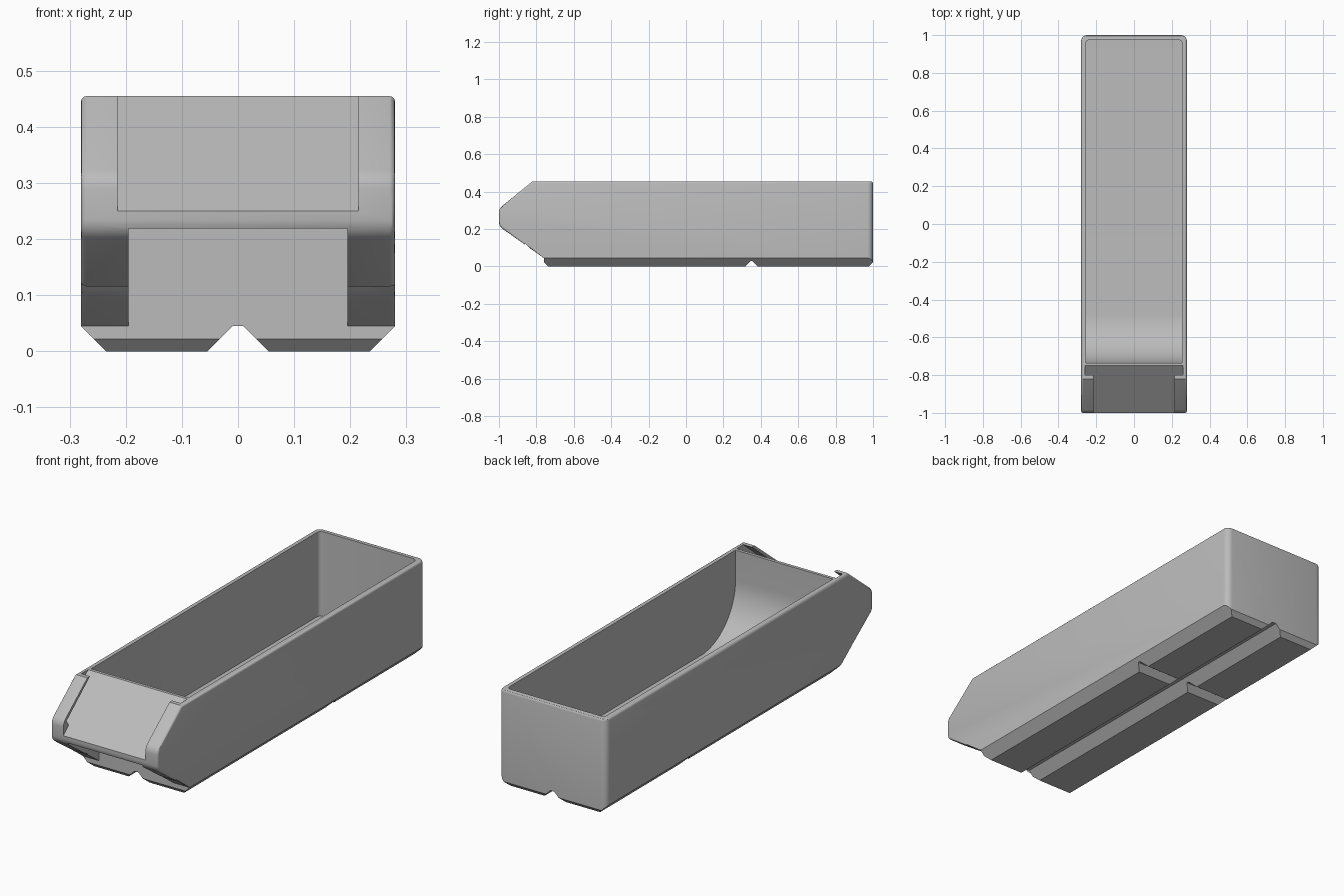
import bpy, bmesh, math

if "Cube" in bpy.data.objects:
    bpy.data.objects.remove(bpy.data.objects["Cube"], do_unlink=True)

GREY = (0.5, 0.5, 0.5, 1)
mat = bpy.data.materials.new("light grey plastic")
mat.use_nodes = True
mat.diffuse_color = GREY
mat.node_tree.nodes["Principled BSDF"].inputs["Base Color"].default_value = GREY

SLOPE = 0.82          # pitch of the label panel
HALF, TOP, FRONT = 0.28, 0.455, -0.76


def panel_z(y, lift=0.0):
    """Height of the label panel plane at y, raised by lift."""
    return TOP + (y + 0.75) * SLOPE + lift


def prism(name, profile, lo, hi, axis="x", bevels=()):
    """Extrude a 2D profile along x (profile is y,z) or y (profile is x,z)."""
    bm = bmesh.new()
    place = (lambda p, t: (t, *p)) if axis == "x" else (lambda p, t: (p[0], t, p[1]))
    rings = [[bm.verts.new(place(p, t)) for p in profile] for t in (lo, hi)]
    n = len(profile)
    for ring in rings:
        bm.faces.new(ring)
    for i in range(n):
        j = (i + 1) % n
        bm.faces.new((rings[0][i], rings[0][j], rings[1][j], rings[1][i]))
    bmesh.ops.recalc_face_normals(bm, faces=bm.faces)
    for rule, width, segs in bevels:
        edges = [e for e in bm.edges if rule(e.verts[0].co, e.verts[1].co)]
        bmesh.ops.bevel(bm, geom=edges, offset=width, segments=segs,
                        profile=0.5, affect="EDGES", clamp_overlap=True)
    bmesh.ops.recalc_face_normals(bm, faces=bm.faces)
    me = bpy.data.meshes.new(name)
    bm.to_mesh(me)
    bm.free()
    ob = bpy.data.objects.new(name, me)
    bpy.context.collection.objects.link(ob)
    return ob


def arc(cy, cz, r, a0, a1, n):
    return [(cy + r * math.cos(math.radians(a0 + (a1 - a0) * i / n)),
             cz + r * math.sin(math.radians(a0 + (a1 - a0) * i / n))) for i in range(n + 1)]


def back_corner(a, b):
    return min(a.y, b.y) > 0.9 and abs(a.z - b.z) > 0.1


def nose_edge(a, b):
    return abs(a.x - b.x) > 0.1 and max(a.y, b.y) < -0.9


def side_rim(a, b):
    """Outer edges of the sides and the back top, above the foot."""
    on_side = abs(a.x - b.x) < 1e-4 and abs(a.x) > HALF - 0.001
    nose = on_side and max(a.y, b.y) < -0.7 and max(a.z, b.z) > 0.1
    top = min(a.z, b.z) > TOP - 0.001 and max(a.y, b.y) > -0.7
    return nose or top


# Bin body: side profile with a wedge-shaped nose
body = prism("bin_body",
             [(FRONT, 0), (1, 0), (1, TOP), (-0.82, TOP), (-1, 0.31), (-1, 0.215), (FRONT, 0.045)],
             -HALF, HALF,
             bevels=[(back_corner, 0.03, 5), (nose_edge, 0.02, 4), (side_rim, 0.01, 3)])
body.data.materials.append(mat)

cutters = []


def cut(*args, **kw):
    cutters.append(prism(*args, **kw))


# Storage cavity with a curved scoop at the front
cut("cavity",
    arc(-0.475, 0.315, 0.26, 180, 270, 16) + [(0.975, 0.055), (0.975, 0.6), (-0.735, 0.6)],
    -0.255, 0.255, bevels=[(back_corner, 0.02, 5)])

# Finger recess below the label panel
cut("finger_recess",
    [(FRONT, 0.045), (FRONT, panel_z(FRONT, -0.035)), (-1.05, panel_z(-1.05, -0.035)), (-1.05, 0.045)],
    -0.195, 0.195)

# Open label window, and the wider card slot behind its side lips
cut("label_window",
    [(-0.75, TOP), (-1.05, panel_z(-1.05)), (-1.1, 0.6), (-0.75, 0.6)],
    -0.215, 0.215)
cut("card_slot",
    [(-0.75, 0.6), (-0.75, TOP), (-0.96, panel_z(-0.96)), (-0.975, panel_z(-0.975, 0.04)),
     (-0.8, TOP), (-0.8, 0.6)],
    -0.26, 0.26)

# Foot: chamfered edges and two crossing grooves
for s in (-1, 1):
    cut("side_chamfer", [(s * 0.235, 0), (s * 0.28, 0.045), (s * 0.4, 0.045), (s * 0.4, -0.1), (s * 0.135, -0.1)],
        -1.1, 1.1, axis="y")
for y, s in ((FRONT, -1), (1, 1)):
    cut("end_chamfer", [(y - s * 0.022, 0), (y, 0.022), (y + s * 0.1, 0.122), (y + s * 0.1, -0.1), (y - s * 0.122, -0.1)],
        -0.5, 0.5)
cut("long_groove", [(-0.155, -0.1), (-0.01, 0.045), (0.01, 0.045), (0.155, -0.1)], -1.1, 1.1, axis="y")
cut("cross_groove", [(0.22, -0.1), (0.345, 0.028), (0.355, 0.028), (0.48, -0.1)], -0.5, 0.5)

# Cut everything out of the body
bpy.ops.object.select_all(action="DESELECT")
bpy.context.view_layer.objects.active = body
body.select_set(True)
for c in cutters:
    c.hide_render = True
    mod = body.modifiers.new(c.name, "BOOLEAN")
    mod.operation, mod.solver, mod.object = "DIFFERENCE", "EXACT", c
    bpy.ops.object.modifier_apply(modifier=mod.name)
    bpy.data.objects.remove(c, do_unlink=True)

bpy.ops.object.shade_smooth_by_angle(angle=math.radians(30))
